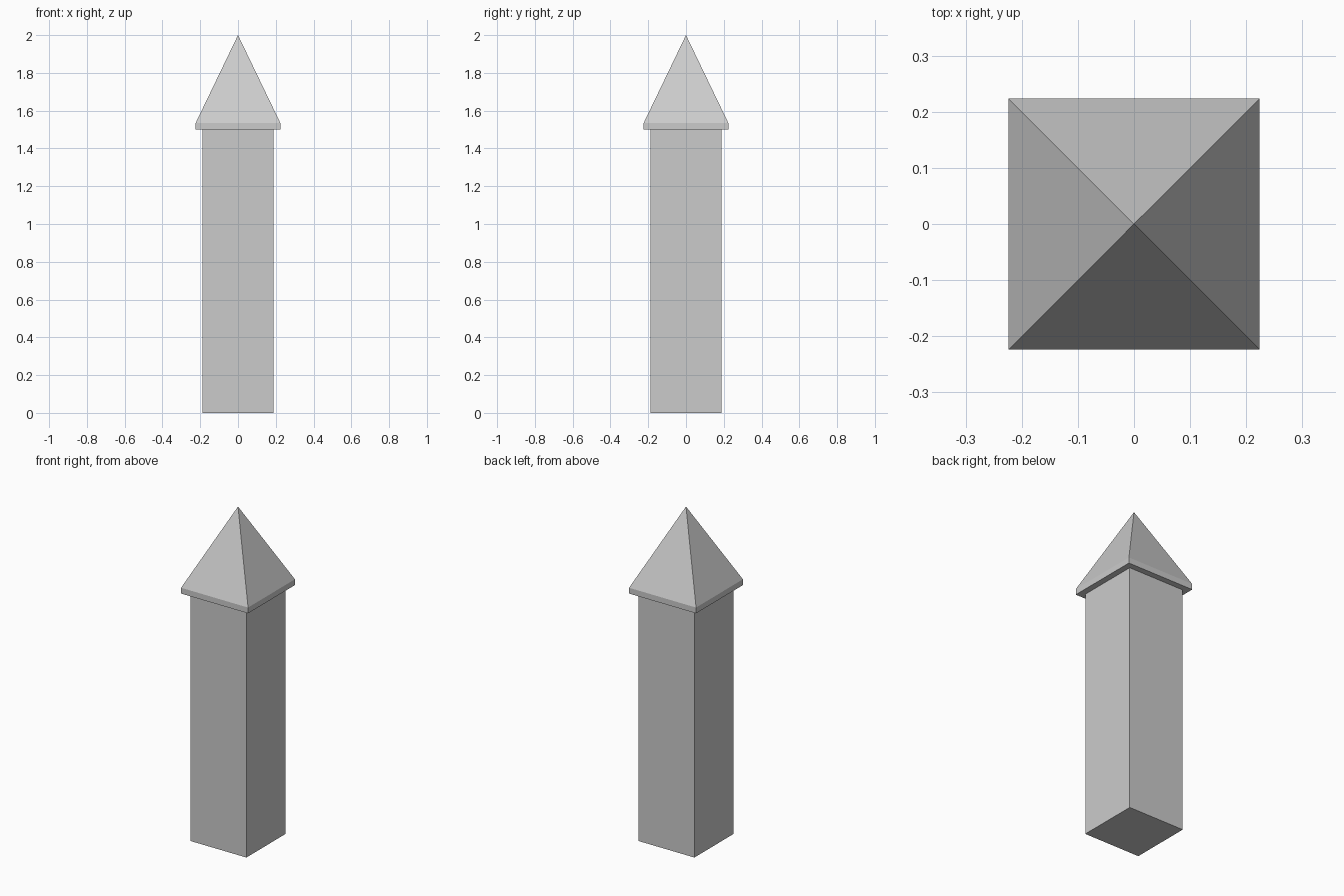
import bpy, bmesh

if "Cube" in bpy.data.objects:
    bpy.data.objects.remove(bpy.data.objects["Cube"])

SHAFT = 0.1875   # half width of the post
CAP = 0.224      # half width of the cap
Z_CAP, Z_EAVE, Z_TIP = 1.5, 1.535, 2.0


def square_prism(name, half, z0, z1, tip=None):
    """Square block from z0 to z1, optionally ending in a pyramid point."""
    bm = bmesh.new()
    corners = [(-half, -half), (half, -half), (half, half), (-half, half)]
    low = [bm.verts.new((x, y, z0)) for x, y in corners]
    high = [bm.verts.new((x, y, z1)) for x, y in corners]
    bm.faces.new(low[::-1])
    apex = bm.verts.new((0, 0, tip)) if tip else None
    for i in range(4):
        j = (i + 1) % 4
        bm.faces.new((low[i], low[j], high[j], high[i]))
        if apex:
            bm.faces.new((high[i], high[j], apex))
    if not apex:
        bm.faces.new(high)
    mesh = bpy.data.meshes.new(name)
    bm.to_mesh(mesh)
    bm.free()
    obj = bpy.data.objects.new(name, mesh)
    bpy.context.collection.objects.link(obj)
    return obj


# Square post
square_prism("post_shaft", SHAFT, 0, Z_CAP)

# Overhanging cap: thin band with a pyramid on top
square_prism("pyramid_cap", CAP, Z_CAP, Z_EAVE, Z_TIP)
